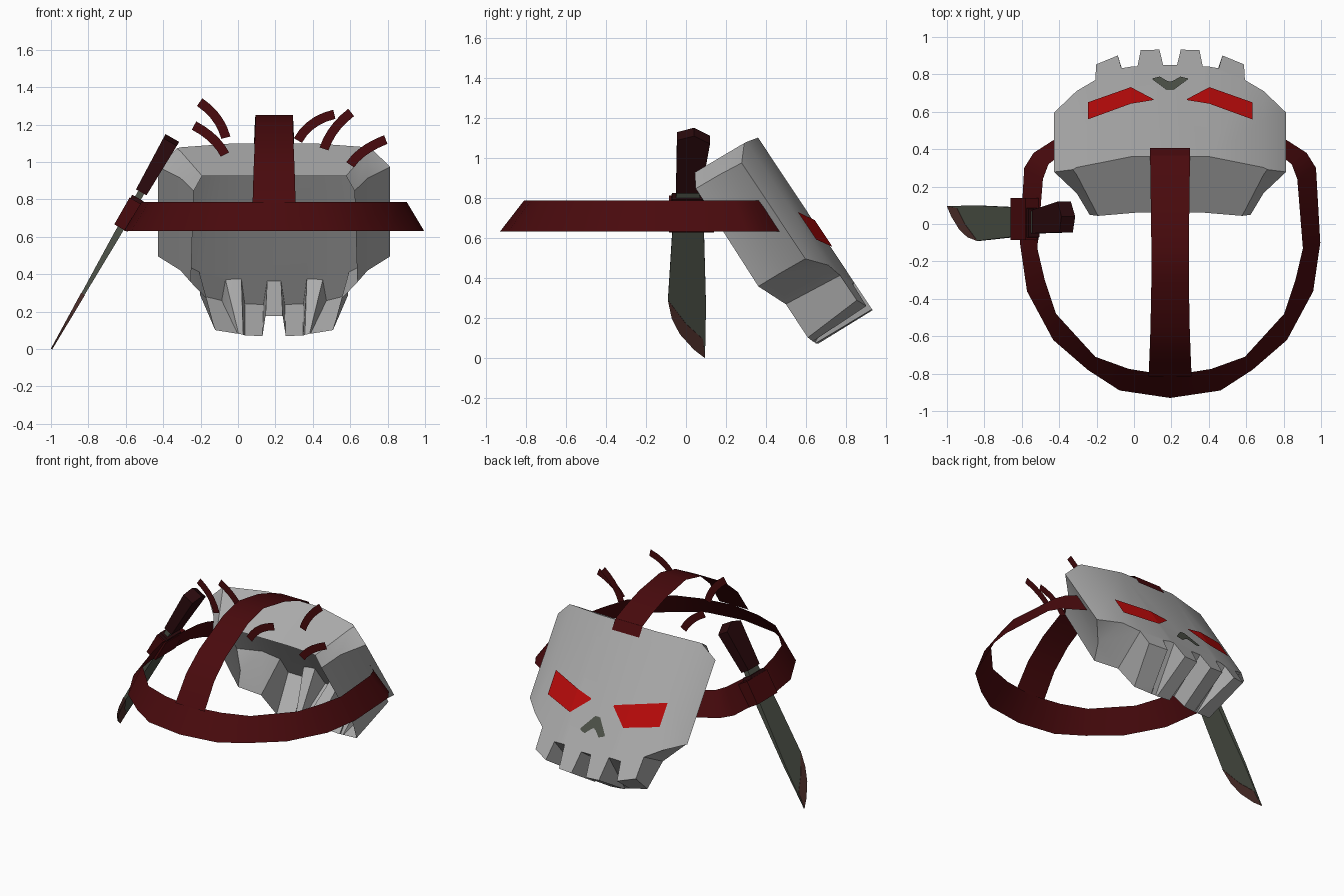
import bpy, bmesh
from mathutils import Vector

cube = bpy.data.objects.get("Cube")
if cube:
    bpy.data.objects.remove(cube)

CX = 0.193  # mask and headband share this symmetry plane


def material(name, rgb):
    m = bpy.data.materials.new(name)
    m.use_nodes = True
    m.diffuse_color = (*rgb, 1)
    m.node_tree.nodes["Principled BSDF"].inputs["Base Color"].default_value = (*rgb, 1)
    return m


BONE = material("bone grey", (0.41, 0.41, 0.41))
MAROON = material("maroon cloth", (0.066, 0.003, 0.004))
GRIP = material("dark grip", (0.024, 0.003, 0.004))
STEEL = material("dull steel", (0.075, 0.085, 0.065))
BLOOD = material("dried blood", (0.085, 0.032, 0.027))
RED = material("eye red", (0.48, 0.003, 0.003))


def finish(name, bm, mat, smooth):
    me = bpy.data.meshes.new(name)
    bm.to_mesh(me)
    bm.free()
    me.materials.append(mat)
    ob = bpy.data.objects.new(name, me)
    bpy.context.collection.objects.link(ob)
    if smooth:
        bpy.ops.object.select_all(action="DESELECT")
        ob.select_set(True)
        bpy.context.view_layer.objects.active = ob
        bpy.ops.object.shade_smooth_by_angle(angle=0.45)


def build(name, rings, mat, solid=True, smooth=False):
    """Loft equal-length rings; solids get closed rings and end caps."""
    bm = bmesh.new()
    rows = [[bm.verts.new(p) for p in r] for r in rings]
    n = len(rows[0])
    for a, b in zip(rows, rows[1:]):
        for i in range(n if solid else n - 1):
            j = (i + 1) % n
            bm.faces.new((a[i], a[j], b[j], b[i]))
    if solid:
        bm.faces.new(rows[0])
        bm.faces.new(rows[-1])
    bmesh.ops.recalc_face_normals(bm, faces=bm.faces)
    finish(name, bm, mat, smooth)


# Mask space: u sideways, v down the tilted face, w depth behind it
DOWN, BACK = Vector((0, 0.553, -0.833)), Vector((0, -0.833, -0.553))


def on_mask(u, v, w):
    return Vector((CX + u, 0.36, 1.10)) + DOWN * v + BACK * w


def bend(u):
    u = abs(u)
    if u < 0.21:
        return 0
    return (u - 0.21) * 0.207 if u < 0.5 else 0.06 + (u - 0.5) * 0.65


# Hollow mask, open at the back: half outline as front u, v and rim u, v, w
half = [(0.21, 0, 0.17, -0.02, 0.345), (0.52, -0.015, 0.385, -0.03, 0.36),
        (0.62, 0.06, 0.43, 0.04, 0.40), (0.62, 0.635, 0.445, 0.62, 0.41),
        (0.40, 0.80, 0.36, 0.77, 0.345),
        # outer tooth, side gap, inner tooth, middle gap
        (0.395, 0.95, 0.315, 0.97, 0.345), (0.28, 1.0, 0.195, 1.0, 0.335),
        (0.26, 0.87, 0.19, 1.0, 0.335), (0.175, 0.87, 0.165, 1.01, 0.33),
        (0.157, 1.03, 0.155, 1.015, 0.33), (0.057, 1.035, 0.062, 1.024, 0.32),
        (0.037, 0.885, 0.046, 0.89, 0.33)]
outline = half + [(-a, b, -c, d, e) for a, b, c, d, e in reversed(half)]
bm = bmesh.new()
front = [bm.verts.new((a, b, 0)) for a, b, c, d, e in outline]
rim = [bm.verts.new((c, d, e)) for a, b, c, d, e in outline]
for i in range(len(outline)):
    bm.faces.new((front[i - 1], front[i], rim[i], rim[i - 1]))
face = bm.faces.new(front)
bmesh.ops.recalc_face_normals(bm, faces=bm.faces)
bmesh.ops.triangulate(bm, faces=[face])
# Crease the face so that it wraps backwards at the sides
for u in (-0.5, -0.21, 0.21, 0.5):
    bmesh.ops.bisect_plane(bm, geom=bm.verts[:] + bm.edges[:] + bm.faces[:], dist=0.0001,
                           plane_co=(u, 0, 0), plane_no=(1, 0, 0))
for vert in bm.verts:
    u, v, w = vert.co
    vert.co = on_mask(u, v, w + bend(u) * max(0, 1 - w / 0.32))
bmesh.ops.recalc_face_normals(bm, faces=bm.faces)
finish("skull_mask", bm, BONE, True)

# Slanted eyes, as rows of upper and lower edge
eye = ((0.09, 0.535, 0.545), (0.21, 0.5, 0.66), (0.44, 0.42, 0.585))
for s, side in ((1, "left"), (-1, "right")):
    build(f"{side}_eye", [[on_mask(s * u, v, bend(u) - 0.008) for v in (a, b)]
                          for u, a, b in eye], RED, solid=False)

# Nose hole
nose = ((-0.095, 0.738, 0.748), (-0.055, 0.685, 0.765), (-0.02, 0.638, 0.728),
        (0, 0.635, 0.715), (0.02, 0.638, 0.728), (0.055, 0.685, 0.765), (0.095, 0.738, 0.748))
build("nose", [[on_mask(u, v, -0.006) for v in (a, b)] for u, a, b in nose],
      STEEL, solid=False)

# Headband: flared sheet, lower edge then upper edge
band = [(0.27, -0.89, 0.22, -0.775), (0.44, -0.78, 0.40, -0.71), (0.625, -0.62, 0.61, -0.48),
        (0.765, -0.36, 0.67, -0.30), (0.803, -0.10, 0.71, -0.13), (0.78, 0.30, 0.68, 0.24),
        (0.73, 0.38, 0.65, 0.32), (0.59, 0.47, 0.56, 0.39)]
path = [(-a, b, -c, d) for a, b, c, d in reversed(band)] + [(0, -0.93, 0, -0.81)] + band
build("headband", [[(CX + a, b, 0.63), (CX + c, d, 0.785)] for a, b, c, d in path],
      MAROON, solid=False, smooth=True)

# Strap over the crown
arch = [(-0.815, 0.78, 0.115), (-0.70, 0.95, 0.11), (-0.56, 1.07, 0.105), (-0.30, 1.21, 0.1),
        (-0.13, 1.25, 0.1), (0.10, 1.21, 0.103), (0.25, 1.16, 0.105), (0.365, 1.11, 0.107),
        (0.405, 1.045, 0.107)]
build("crown_strap", [[(CX - r, y, z), (CX + r, y, z)] for y, z, r in arch],
      MAROON, solid=False, smooth=True)


# Curved upright tufts: depth, then base, middle and tip in x and z
def tuft(name, y, p0, p1, p2, width=0.05):
    a, m, b = Vector(p0), Vector(p1), Vector(p2)
    ctrl = m * 2 - (a + b) / 2
    rows = []
    for i in range(6):
        t = i / 5
        p = a * (1 - t) ** 2 + ctrl * 2 * t * (1 - t) + b * t * t
        d = ((ctrl - a) * (1 - t) + (b - ctrl) * t).normalized()
        n = Vector((-d.y, d.x)) * width / 2
        rows.append([(q.x, y, q.y) for q in (p + n, p - n)])
    build(name, rows, MAROON, solid=False)


tuft("right_front_tuft", -0.15, (-0.065, 1.13), (-0.115, 1.235), (-0.205, 1.32))
tuft("right_back_tuft", 0.13, (-0.07, 1.04), (-0.135, 1.125), (-0.235, 1.195))
tuft("left_front_tuft", -0.33, (0.32, 1.115), (0.40, 1.205), (0.515, 1.255))
tuft("left_back_tuft", 0.07, (0.46, 1.07), (0.515, 1.175), (0.605, 1.265))
tuft("left_outer_tuft", -0.14, (0.60, 0.985), (0.675, 1.06), (0.79, 1.12))

# Knife: profiles in y and distance from the tip, thickened across the blade
AXIS, ACROSS = Vector((0.497, 0, 0.868)), Vector((0.868, 0, -0.497))


def knife_part(name, profile, thick, mat):
    build(name, [[Vector((-0.997, y, 0)) + AXIS * s + ACROSS * side * thick(s)
                  for y, s in profile] for side in (-1, 1)], mat)


def blade_thickness(s):
    return 0.002 + 0.016 * min(s / 0.7, 1)


knife_part("knife_blade", [(0.095, 0), (0.1, 0.3), (0.09, 0.72), (0.065, 0.98), (-0.045, 0.98),
                           (-0.07, 0.7), (-0.09, 0.34), (-0.07, 0.23), (-0.03, 0.14),
                           (0.04, 0.05)], blade_thickness, STEEL)
knife_part("blade_stain", [(0.095, 0), (0.085, 0.11), (0.0, 0.2), (-0.091, 0.34), (-0.071, 0.23),
                           (-0.031, 0.14), (0.04, 0.049)],
           lambda s: blade_thickness(s) + 0.002, BLOOD)
knife_part("knife_handle", [(-0.05, 0.965), (0.075, 0.965), (0.12, 1.255), (0.04, 1.3),
                            (-0.045, 1.275)], lambda s: 0.032 + 0.03 * (s - 0.96), GRIP)
knife_part("knife_guard", [(-0.075, 0.9), (0.09, 0.9), (0.08, 0.93), (-0.07, 0.93)],
           lambda s: 0.035, GRIP)
knife_part("knife_loop", [(-0.085, 0.745), (0.14, 0.745), (0.14, 0.91), (-0.085, 0.91)],
           lambda s: 0.04, MAROON)
